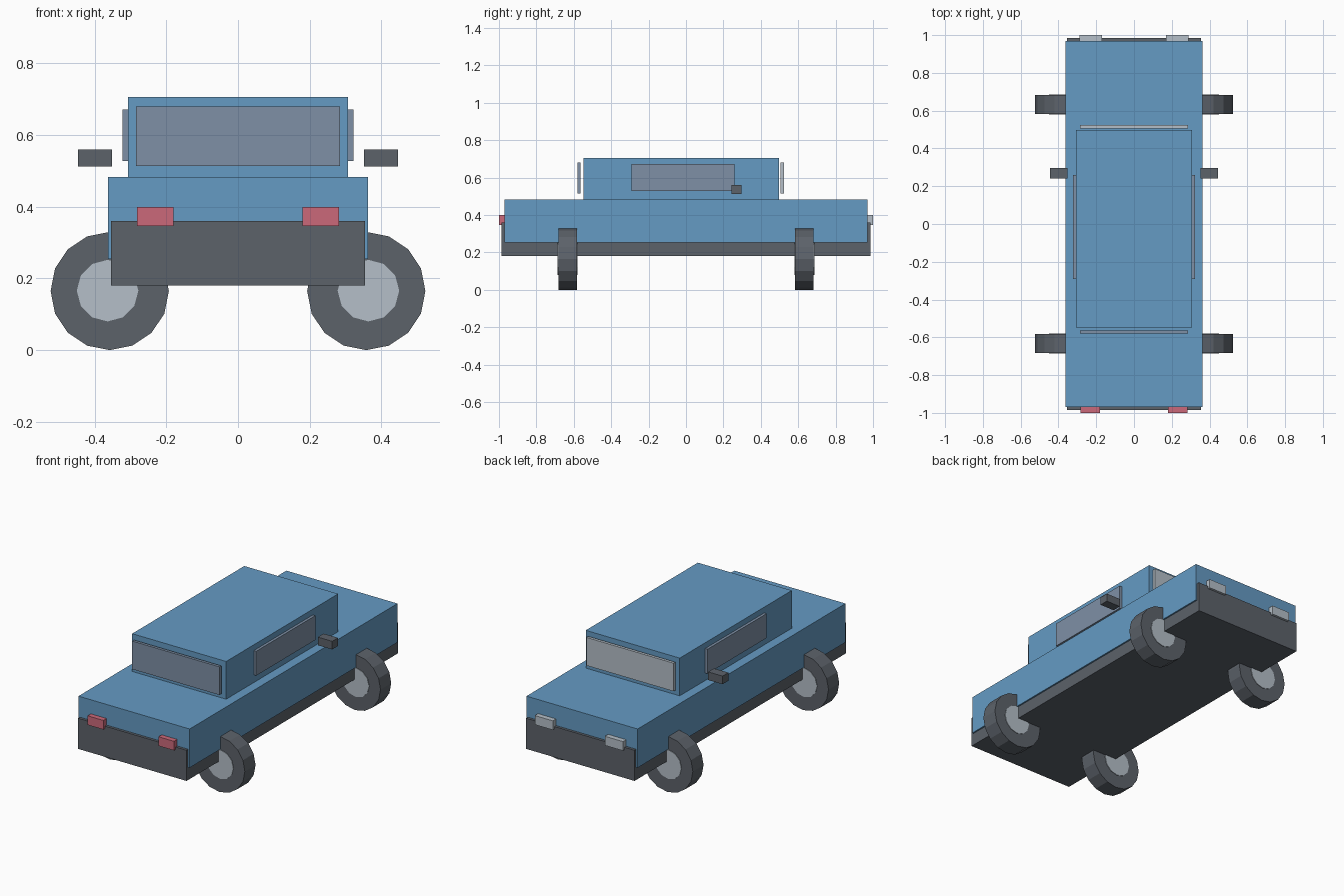
import bpy
import bmesh
from math import pi
from mathutils import Matrix

cube = bpy.data.objects.get("Cube")
if cube:
    bpy.data.objects.remove(cube, do_unlink=True)


def material(name, rgb):
    """Flat material from 8-bit sRGB values."""
    linear = [((c / 255 + 0.055) / 1.055) ** 2.4 for c in rgb] + [1]
    mat = bpy.data.materials.new(name)
    mat.use_nodes = True
    mat.diffuse_color = linear
    bsdf = next(n for n in mat.node_tree.nodes if n.type == 'BSDF_PRINCIPLED')
    bsdf.inputs["Base Color"].default_value = linear
    return mat


blue = material("body blue", (101, 155, 196))
dark = material("dark grey", (92, 98, 106))
glass = material("tinted glass", (126, 144, 166))
pale = material("pale silver", (181, 191, 200))
red = material("light red", (203, 105, 122))


def finish(name, bm, mat):
    mesh = bpy.data.meshes.new(name)
    bm.to_mesh(mesh)
    bm.free()
    mesh.materials.append(mat)
    obj = bpy.data.objects.new(name, mesh)
    bpy.context.collection.objects.link(obj)
    return obj


def box(name, mat, x, y, z):
    """Box spanning the given (low, high) range on each axis."""
    bm = bmesh.new()
    centre = [(a + b) / 2 for a, b in (x, y, z)]
    size = [b - a for a, b in (x, y, z)]
    bmesh.ops.create_cube(
        bm, size=1,
        matrix=Matrix.Translation(centre) @ Matrix.Diagonal((*size, 1)))
    return finish(name, bm, mat)


def side_box(name, mat, side, x, y, z):
    """Box placed on the left (+1) or right (-1), x given as distance out."""
    return box(name, mat, sorted(side * v for v in x), y, z)


def disc(name, mat, centre, radius, width, sides):
    """Cylinder with its axis along y."""
    bm = bmesh.new()
    bmesh.ops.create_cone(
        bm, cap_ends=True, segments=sides, radius1=radius, radius2=radius,
        depth=width,
        matrix=Matrix.Translation(centre) @ Matrix.Rotation(pi / 2, 4, 'X'))
    return finish(name, bm, mat)


# Chassis, body and cabin
box("chassis", dark, (-0.354, 0.354), (-0.986, 0.986), (0.18, 0.361))
box("body", blue, (-0.363, 0.363), (-0.97, 0.97), (0.254, 0.483))
box("cabin", blue, (-0.307, 0.307), (-0.549, 0.497), (0.483, 0.706))

# Front and rear windows stand slightly clear of the cabin
box("front_window", glass, (-0.285, 0.285), (-0.58, -0.563), (0.514, 0.68))
box("rear_window", pale, (-0.285, 0.285), (0.506, 0.523), (0.514, 0.68))

for side, label in ((1, "left"), (-1, "right")):
    # Side window and mirror
    side_box(label + "_window", glass, side,
             (0.307, 0.323), (-0.291, 0.26), (0.528, 0.672))
    side_box(label + "_mirror", dark, side,
             (0.352, 0.446), (0.242, 0.296), (0.512, 0.56))
    # Lamps at both ends
    side_box(label + "_red_lamp", red, side,
             (0.18, 0.282), (-1, -0.97), (0.346, 0.4))
    side_box(label + "_white_lamp", pale, side,
             (0.17, 0.288), (0.97, 1), (0.346, 0.4))
    # Wheels with slightly proud hubs
    for end, place in ((-1, "front"), (1, "rear")):
        y = end * 0.633
        disc(f"{place}_{label}_wheel", dark,
             (side * 0.358, y, 0.165), 0.165, 0.1, 16)
        disc(f"{place}_{label}_hub", pale,
             (side * 0.364, y, 0.166), 0.086, 0.106, 12)
